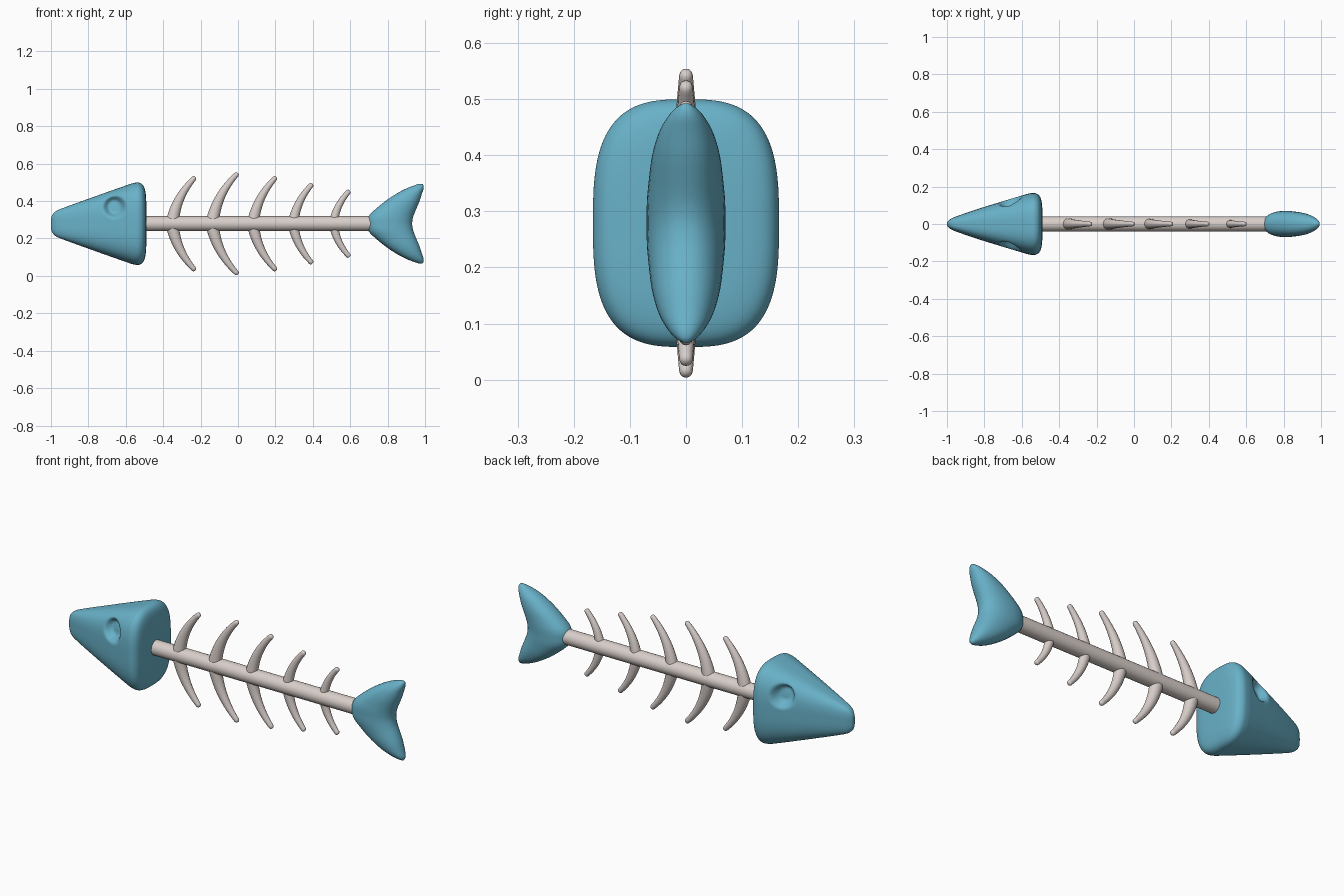
import bpy, bmesh, math
from mathutils import Vector

if "Cube" in bpy.data.objects:
    bpy.data.objects.remove(bpy.data.objects["Cube"])

C = 0.279  # height of the fish's centre line


def material(name, rgb):
    m = bpy.data.materials.new(name)
    m.diffuse_color = (*rgb, 1)
    m.use_nodes = True
    m.node_tree.nodes["Principled BSDF"].inputs["Base Color"].default_value = m.diffuse_color
    return m


BLUE = material("sea_blue", (0.14, 0.44, 0.58))
BONE = material("bone", (0.69, 0.62, 0.59))


def smooth_rows(rows, steps):
    """Catmull-Rom interpolation through rows of values."""
    out = []
    for i in range(len(rows) - 1):
        p = [rows[max(i - 1, 0)], rows[i], rows[i + 1], rows[min(i + 2, len(rows) - 1)]]
        for s in range(steps):
            t = s / steps
            out.append([0.5 * (2 * b + (c - a) * t + (2 * a - 5 * b + 4 * c - d) * t * t
                               + (3 * b - a - 3 * c + d) * t ** 3) for a, b, c, d in zip(*p)])
    return out + [list(rows[-1])]


def oval(n, power):
    """Unit superellipse points."""
    pts = []
    for k in range(n):
        c, s = math.cos(2 * math.pi * k / n), math.sin(2 * math.pi * k / n)
        r = (abs(c) ** power + abs(s) ** power) ** (-1 / power)
        pts.append((c * r, s * r))
    return pts


def loft(name, rings, mat):
    bm = bmesh.new()
    vs = [[bm.verts.new(p) for p in ring] for ring in rings]
    n = len(vs[0])
    for a, b in zip(vs, vs[1:]):
        for k in range(n):
            bm.faces.new((a[k], a[(k + 1) % n], b[(k + 1) % n], b[k]))
    bm.faces.new(vs[0])
    bm.faces.new(vs[-1])
    bmesh.ops.recalc_face_normals(bm, faces=bm.faces)
    me = bpy.data.meshes.new(name)
    bm.to_mesh(me)
    bm.free()
    me.materials.append(mat)
    for f in me.polygons:
        f.use_smooth = True
    ob = bpy.data.objects.new(name, me)
    bpy.context.collection.objects.link(ob)
    return ob


# Head: x, half width, half height
profile = [(-1.0, 0.004, 0.012), (-0.996, 0.014, 0.04), (-0.975, 0.03, 0.066), (-0.93, 0.048, 0.086),
           (-0.82, 0.085, 0.126), (-0.7, 0.122, 0.169), (-0.6, 0.152, 0.204), (-0.56, 0.163, 0.217),
           (-0.53, 0.165, 0.22), (-0.507, 0.152, 0.205), (-0.495, 0.125, 0.17), (-0.49, 0.08, 0.11),
           (-0.489, 0.01, 0.015)]
head_rings = [[(x, a * hy, C + b * hz) for a, b in oval(128, 3.0)]
              for x, hy, hz in smooth_rows(profile, 10)]
head = loft("head", head_rings, BLUE)

# Eye sockets: soft dents pressed into both cheeks
for v in head.data.vertices:
    r = math.hypot(v.co.x + 0.66, v.co.z - 0.37)
    if r < 0.064:
        t = min(1, (0.064 - r) / 0.034)
        v.co.y -= math.copysign(0.042 * t * t * (3 - 2 * t), v.co.y)

# Spine
spine_rings = [[(x, 0.04 * a, C + 0.04 * b) for a, b in oval(32, 2)] for x in (-0.52, 0.74)]
spine = loft("spine", spine_rings, BONE)
for f in spine.data.polygons:
    f.use_smooth = len(f.vertices) == 4

# Ribs: base x, reach back, reach up, base radius
ribs = [(-0.352, 0.124, 0.25, 0.036), (-0.138, 0.138, 0.271, 0.036), (0.08, 0.125, 0.25, 0.033),
        (0.295, 0.103, 0.213, 0.029), (0.51, 0.087, 0.177, 0.025)]
for i, (x0, dx, dz, r0) in enumerate(ribs):
    for side, label in ((1, "upper"), (-1, "lower")):
        rings = []
        p1, p2 = Vector((0.15 * dx, 0, 0.57 * dz)), Vector((dx, 0, dz))
        # the last entries round off the tip
        stops = [(k / 16, 1) for k in range(16)] + [(0.965, 1), (0.985, 0.85), (0.996, 0.55), (1, 0.15)]
        for t, cap in stops:
            p = p1 * (2 * t * (1 - t)) + p2 * t * t
            d = (p1 * (2 - 4 * t) + p2 * 2 * t).normalized()
            normal = Vector((d.z, 0, -d.x))
            r = cap * (r0 + (0.0125 - r0) * t)
            ring = []
            for a, b in oval(16, 2):
                q = p + normal * a * r
                ring.append((x0 + q.x, b * r * 0.92, C + side * q.z))
            rings.append(ring)
        loft(f"{label}_rib_{i + 1}", rings, BONE)

# Tail fin: height fraction, front x, rear x, half thickness
half = [(0, 0.69, 0.931, 0.07), (0.14, 0.694, 0.935, 0.07), (0.28, 0.715, 0.945, 0.068),
        (0.55, 0.783, 0.969, 0.061), (0.75, 0.846, 0.983, 0.049), (0.88, 0.898, 0.992, 0.034),
        (0.96, 0.942, 0.992, 0.019), (1.0, 0.967, 0.986, 0.006)]
rows = [(-u, f, r, t) for u, f, r, t in reversed(half[1:])] + half
tail_rings = [[((f + r) / 2 + a * (r - f) / 2, b * t, C + 0.213 * u) for a, b in oval(40, 2.2)]
              for u, f, r, t in smooth_rows(rows, 4)]
loft("tail_fin", tail_rings, BLUE)
